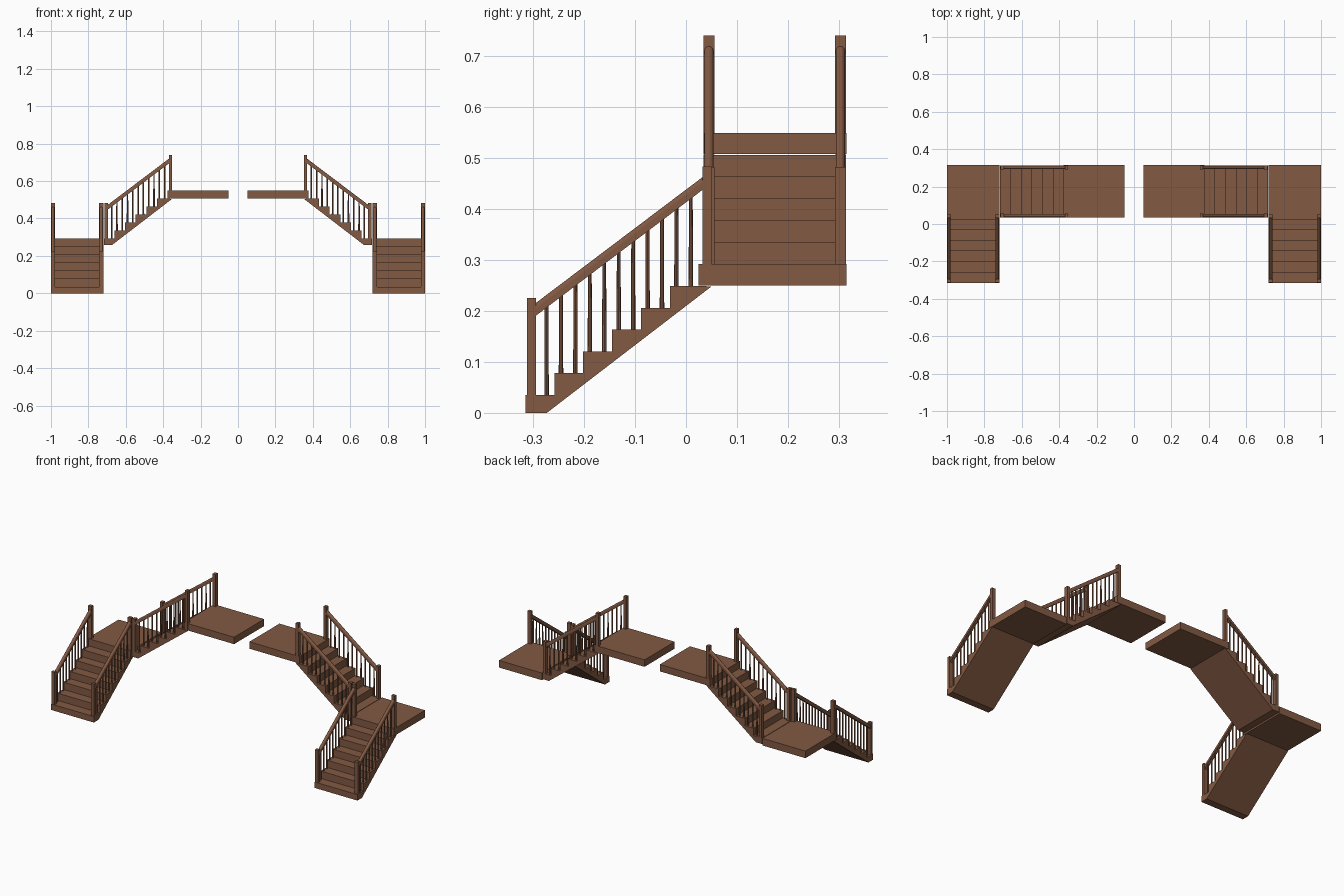
import bpy, bmesh, math

if "Cube" in bpy.data.objects:
    bpy.data.objects.remove(bpy.data.objects["Cube"])

wood = bpy.data.materials.new("brown wood")
wood.diffuse_color = (0.225, 0.102, 0.056, 1)
wood.use_nodes = True
wood.node_tree.nodes["Principled BSDF"].inputs["Base Color"].default_value = wood.diffuse_color

RUN, RISE, STEPS, WIDTH = 0.0567, 0.0428, 6, 0.28
SLOPE = RISE / RUN


def make(name, bm):
    bmesh.ops.recalc_face_normals(bm, faces=bm.faces)
    me = bpy.data.meshes.new(name)
    bm.to_mesh(me)
    bm.free()
    me.materials.append(wood)
    ob = bpy.data.objects.new(name, me)
    bpy.context.collection.objects.link(ob)
    return ob


def loft(bm, a, b):
    """Closed solid between two matching rings of points."""
    va, vb = [bm.verts.new(p) for p in a], [bm.verts.new(p) for p in b]
    n = len(va)
    for i in range(n):
        j = (i + 1) % n
        bm.faces.new((va[i], va[j], vb[j], vb[i]))
    bm.faces.new(va)
    bm.faces.new(vb)


def box(bm, to, u0, u1, w0, w1, z0, z1):
    ring = [(u0, w0), (u1, w0), (u1, w1), (u0, w1)]
    loft(bm, [to(u, w, z0) for u, w in ring], [to(u, w, z1) for u, w in ring])


def landing(name, x0, x1, y0, y1, z0, z1):
    bm = bmesh.new()
    box(bm, lambda u, w, z: (u, w, z), x0, x1, y0, y1, z0, z1)
    make(name, bm)


def rail_height(u):
    return 0.191 + (u - 0.021) * SLOPE


def flight(name, to):
    """One flight; 'to' maps run, width, height into the model."""
    # stepped body with a sloping underside
    prof = [(0, 0)]
    for i in range(STEPS):
        z = 0.035 + i * RISE
        prof += [(i * RUN, z), ((i + 1) * RUN, z)]
    prof += [(0.365, 0.248), (0.042, 0)]
    bm = bmesh.new()
    loft(bm, [to(u, 0, z) for u, z in prof], [to(u, WIDTH, z) for u, z in prof])
    make(name + "_steps", bm)

    for side, w in (("near", 0.011), ("far", WIDTH - 0.011)):
        # newel posts
        bm = bmesh.new()
        box(bm, to, 0.003, 0.021, w - 0.011, w + 0.011, 0.03, 0.225)
        box(bm, to, 0.347, 0.365, w - 0.011, w + 0.011, 0.25, 0.483)
        make(f"{name}_{side}_newel_posts", bm)

        # round topped handrail
        sec = [(-0.009, 0), (0.009, 0)]
        sec += [(0.009 * math.cos(math.pi * k / 8), 0.015 + 0.010 * math.sin(math.pi * k / 8))
                for k in range(9)]
        bm = bmesh.new()
        ends = [[to(u, w + a, rail_height(u) + h) for a, h in sec] for u in (0.020, 0.348)]
        loft(bm, *ends)
        make(f"{name}_{side}_handrail", bm)

        # slim balusters, two to a tread
        bm = bmesh.new()
        for i in range(11):
            u = 0.0415 + 0.0283 * i
            z0 = 0.033 + int(u / RUN) * RISE
            z1 = rail_height(u) + 0.006
            rings = []
            for r, z in ((0.0045, z0), (0.0036, z1)):
                rings.append([to(u + r * math.cos(k * math.pi / 4),
                                 w + r * math.sin(k * math.pi / 4), z) for k in range(8)])
            loft(bm, *rings)
        make(f"{name}_{side}_balusters", bm)


for label, s in (("left", -1), ("right", 1)):
    flight(label + "_lower", lambda u, w, z, s=s: (s * (0.72 + w), -0.315 + u, z))
    flight(label + "_upper", lambda u, w, z, s=s: (s * (0.717 - u), 0.034 + w, z + 0.257))
    landing(label + "_lower_landing", s * 0.72, s, 0.025, 0.315, 0.25, 0.292)
    landing(label + "_upper_landing", s * 0.05, s * 0.377, 0.035, 0.315, 0.508, 0.549)
